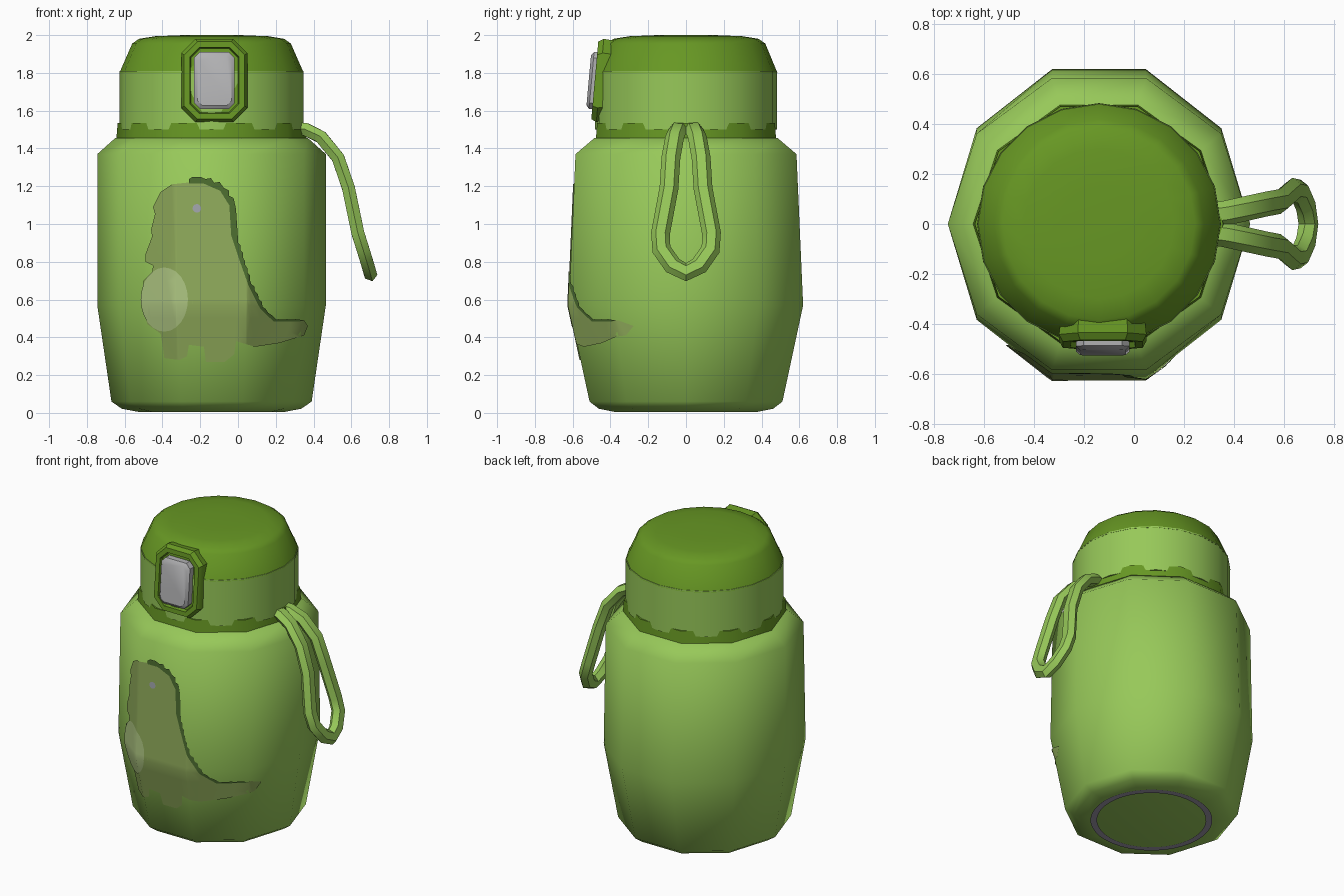
import bpy, bmesh, math
from mathutils import Vector

if "Cube" in bpy.data.objects:
    bpy.data.objects.remove(bpy.data.objects["Cube"])

CX = -0.14  # bottle axis


def material(name, rgb):
    m = bpy.data.materials.new(name)
    m.diffuse_color = (*rgb, 1)
    m.use_nodes = True
    m.node_tree.nodes["Principled BSDF"].inputs["Base Color"].default_value = m.diffuse_color
    return m


LIGHT = material("light_green", (0.31, 0.58, 0.10))
DARK = material("dark_green", (0.135, 0.31, 0.017))
GREY = material("button_grey", (0.44, 0.44, 0.45))
OLIVE = material("olive_print", (0.28, 0.41, 0.105))
PALE = material("pale_print", (0.42, 0.56, 0.22))
SPINE = material("spine_green", (0.075, 0.155, 0.03))
EYE = material("eye_grey", (0.36, 0.38, 0.42))
MAUVE = material("base_ring_mauve", (0.34, 0.31, 0.39))


def finish(name, bm, mat, angle, recalc=True):
    if recalc:
        bmesh.ops.recalc_face_normals(bm, faces=bm.faces[:])
    me = bpy.data.meshes.new(name)
    bm.to_mesh(me)
    bm.free()
    me.materials.append(mat)
    ob = bpy.data.objects.new(name, me)
    bpy.context.collection.objects.link(ob)
    bpy.ops.object.select_all(action='DESELECT')
    ob.select_set(True)
    bpy.context.view_layer.objects.active = ob
    bpy.ops.object.shade_smooth_by_angle(angle=math.radians(angle))
    return ob


def loft(name, rings, mat, angle):
    """Skin a stack of point rings and cap both ends."""
    bm = bmesh.new()
    vs = [[bm.verts.new(p) for p in ring] for ring in rings]
    n = len(vs[0])
    for a, b in zip(vs, vs[1:]):
        for i in range(n):
            j = (i + 1) % n
            bm.faces.new((a[i], a[j], b[j], b[i]))
    bm.faces.new(vs[0])
    bm.faces.new(vs[-1])
    return finish(name, bm, mat, angle)


def lathe(name, profile, n, mat, angle=60):
    """profile: (z, radius x, radius y)"""
    a = [2 * math.pi * i / n for i in range(n)]
    loft(name, [[(CX + rx * math.cos(t), ry * math.sin(t), z) for t in a]
                for z, rx, ry in profile], mat, angle)


# Bottle: ten-sided body and collar, rounder neck band and lid
BODY = [(0.006, .39, .40), (0.022, .475, .485), (0.06, .53, .537),
        (0.57, .605, .652), (1.37, .605, .615), (1.455, .51, .51)]
lathe("bottle_body", BODY, 10, LIGHT)
lathe("collar", [(1.44, .505, .502), (1.535, .497, .495)], 10, DARK)
lathe("neck_band", [(1.50, .487, .483), (1.81, .487, .483)], 20, LIGHT)
lathe("lid", [(1.80, .488, .484), (1.955, .42, .42), (1.98, .385, .385),
              (1.994, .30, .30), (2.0, .15, .15)], 20, DARK)

# Ring printed under the base
bm = bmesh.new()
N = 40
inner, outer = [[bm.verts.new((CX + r * math.cos(2 * math.pi * i / N),
                               r * math.sin(2 * math.pi * i / N), 0.0))
                 for i in range(N)] for r in (.335, .375)]
for i in range(N):
    j = (i + 1) % N
    bm.faces.new((inner[i], inner[j], outer[j], outer[i]))
finish("base_ring", bm, MAUVE, 30, recalc=False)


# Latch: chamfered frame with a recess, and the grey button inside it
def oct_ring(hw, hh, dy, c):
    pts = [(hw, hh - c), (hw - c, hh), (c - hw, hh), (-hw, hh - c),
           (-hw, c - hh), (c - hw, -hh), (hw - c, -hh), (hw, c - hh)]
    return [(x - .125, -0.475 + .09 * z + dy, z + 1.76) for x, z in pts]


loft("latch_frame", [oct_ring(.165, .205, .11, .07), oct_ring(.175, .22, .02, .075),
                     oct_ring(.16, .205, -.008, .07), oct_ring(.13, .175, -.008, .05),
                     oct_ring(.125, .17, .015, .05)], DARK, 35)
loft("latch_button", [oct_ring(.107, .15, .03, .03), oct_ring(.107, .15, -.025, .03),
                      oct_ring(.09, .132, -.04, .025)], GREY, 35)

# Carry strap: flat six-sided band swept along a hanging loop
half = [(.31, .035, 1.505), (.36, .042, 1.50), (.44, .06, 1.46), (.53, .08, 1.35),
        (.585, .09, 1.19), (.635, .135, .95), (.662, .13, .865), (.688, .07, .78)]
path = [Vector(p) for p in half] + [Vector((.698, 0, .745))]
path += [Vector((x, -y, z)) for x, y, z in reversed(half)]
rings = []
last = len(path) - 1
for i, p in enumerate(path):
    t = (path[min(i + 1, last)] - path[max(i - 1, 0)]).normalized()
    k = min(i, last - i)
    d = path[min(k + 1, 8)] - path[max(k - 1, 0)]
    nrm = Vector((-d.z, 0, d.x)).normalized()
    side = t.cross(nrm).normalized()
    nrm = side.cross(t).normalized()
    rings.append([p + side * u + nrm * v for u, v in
                  [(.05, 0), (.025, .034), (-.025, .034),
                   (-.05, 0), (-.025, -.034), (.025, -.034)]])
loft("carry_strap", rings, LIGHT, 40)


# Printed dinosaur: flat outlines wrapped onto the front of the body
def lerp_table(table, x):
    for a, b in zip(table, table[1:]):
        if x <= b[0]:
            f = (x - a[0]) / (b[0] - a[0])
            return [p + (q - p) * f for p, q in zip(a[1:], b[1:])]
    return table[-1][1:]


def body_y(x, z, off):
    rx, ry = lerp_table(BODY, z)
    u = min(abs(x - CX) / (rx + off), 1)
    return -(ry + off) * lerp_table([(0, .951), (.309, .951), (.809, .588), (1, 0)], u)[0]


def decal(name, pts, mat, off):
    bm = bmesh.new()
    bm.faces.new([bm.verts.new((x, 0, z)) for x, z in pts])
    bmesh.ops.triangulate(bm, faces=bm.faces[:])
    cuts = [((x, 0, 0), (1, 0, 0)) for x in
            (-.47, -.40, -.327, -.322, -.24, -.14, -.05, .042, .047, .12, .2, .28, .34, .36)]
    cuts += [((0, 0, .57), (0, 0, 1))] + [((0, 0, .1 * k), (0, 0, 1)) for k in range(3, 13)]
    for co, no in cuts:
        bmesh.ops.bisect_plane(bm, geom=bm.verts[:] + bm.edges[:] + bm.faces[:],
                               dist=1e-5, plane_co=co, plane_no=no)
    for v in bm.verts:
        v.co.y = body_y(v.co.x, v.co.z, off)
    bm.normal_update()
    for f in bm.faces:
        if f.normal.y > 0:
            f.normal_flip()
    finish(name, bm, mat, 60, recalc=False)


def ellipse(cx, cz, rx, rz, n):
    return [(cx + rx * math.cos(2 * math.pi * i / n),
             cz + rz * math.sin(2 * math.pi * i / n)) for i in range(n)]


outline = [(-26, 122), (-18, 122), (-9, 118), (-4, 110), (-3, 94), (1, 82), (6, 68),
           (12, 56), (19, 49), (35, 49), (37, 46), (35, 41), (22, 37), (9, 35), (-1, 38),
           (-2, 31), (-7, 27), (-17, 27), (-18, 35), (-26, 36), (-27, 30), (-31, 28),
           (-39, 29), (-40, 36), (-41, 42), (-48, 47), (-51, 58), (-50, 70), (-44, 76),
           (-45, 78), (-49, 80), (-49, 84), (-45, 83), (-40, 82), (-40, 86), (-45, 90),
           (-46, 97), (-43, 102), (-45, 109), (-41, 117), (-35, 121)]
outline = [(x / 100, z / 100) for x, z in outline]
decal("dinosaur_print", outline, OLIVE, .006)
decal("belly_print", ellipse(-.39, .60, .125, .17, 24), PALE, .009)
decal("eye_print", ellipse(-.218, 1.083, .023, .023, 12), EYE, .009)

# Jagged spine strip following the back edge of the outline
back = [Vector(p) for p in outline[:10]]
low, high = [], []
for i, (a, b) in enumerate(zip(back, back[1:])):
    d = (b - a).normalized()
    out = Vector((-d.y, d.x))
    steps = max(2, round((b - a).length / .022))
    width = [.03, .036, .034, .028, .024, .02, .018, .012, .006][i]
    for s in range(steps):
        p = a.lerp(b, s / steps)
        low.append(p - out * .006)
        high.append(p + out * width * (1 if s % 2 else .55))
low.append(back[-1])
decal("spine_print", [tuple(p) for p in low + high[::-1]], SPINE, .009)
